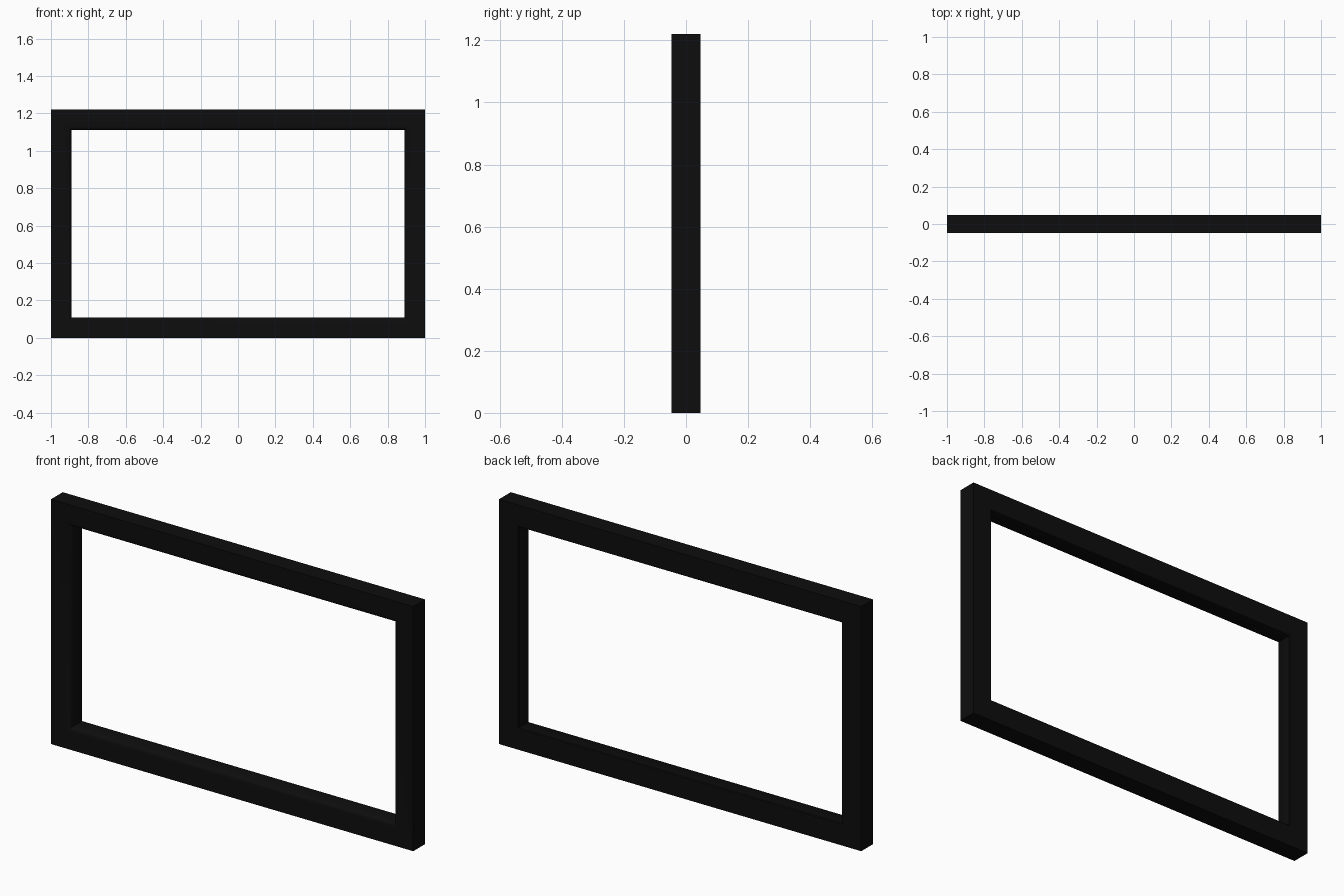
import bpy, bmesh

if "Cube" in bpy.data.objects:
    bpy.data.objects.remove(bpy.data.objects["Cube"])

# Moulding cross-section: (distance in from the outer edge, depth y)
D = 0.047
PROFILE = [(0, D), (0, -D), (0.08, -D), (0.096, -0.044), (0.104, -0.038),
           (0.109, -0.03), (0.109, 0.043), (0.105, D)]
HALF_W, HEIGHT = 1.0, 1.22


def ring_at(bm, inset, y):
    """Rectangular ring of four mitre points for one profile point."""
    x, z0, z1 = HALF_W - inset, inset, HEIGHT - inset
    return [bm.verts.new(p) for p in ((-x, y, z0), (x, y, z0), (x, y, z1), (-x, y, z1))]


# Mitred frame: join neighbouring rings all the way round the profile
bm = bmesh.new()
rings = [ring_at(bm, w, y) for w, y in PROFILE]
for i, a in enumerate(rings):
    b = rings[(i + 1) % len(rings)]
    for k in range(4):
        n = (k + 1) % 4
        bm.faces.new((a[k], a[n], b[n], b[k]))
bmesh.ops.recalc_face_normals(bm, faces=bm.faces)
mesh = bpy.data.meshes.new("picture_frame")
bm.to_mesh(mesh)
bm.free()
frame = bpy.data.objects.new("picture_frame", mesh)
bpy.context.collection.objects.link(frame)

# Black finish
black = bpy.data.materials.new("black_finish")
black.diffuse_color = (0.004, 0.004, 0.004, 1)
black.use_nodes = True
black.node_tree.nodes["Principled BSDF"].inputs["Base Color"].default_value = black.diffuse_color
mesh.materials.append(black)

# Smooth moulding, crisp outer edges and mitres
bpy.context.view_layer.objects.active = frame
frame.select_set(True)
bpy.ops.object.shade_smooth_by_angle(angle=0.7)
